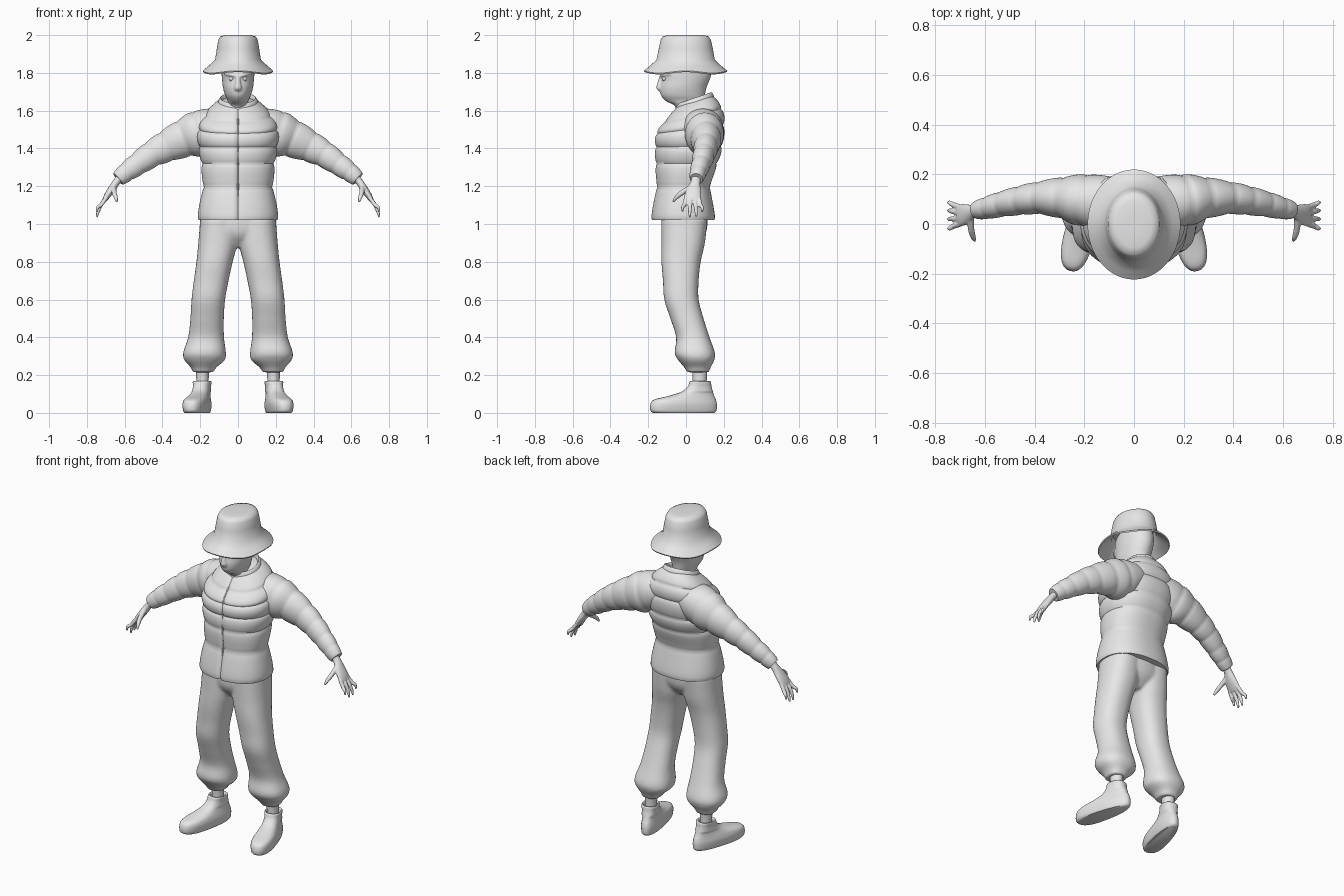
import bpy, bmesh, math
from mathutils import Vector, Matrix

cube = bpy.data.objects.get("Cube")
if cube:
    bpy.data.objects.remove(cube)

grey = bpy.data.materials.new("plain_grey")
grey.use_nodes = True
grey.diffuse_color = (0.8, 0.8, 0.8, 1)
grey.node_tree.nodes["Principled BSDF"].inputs["Base Color"].default_value = (0.8, 0.8, 0.8, 1)


def spline(p0, p1, p2, p3, t):
    return [0.5 * (2 * b + (c - a) * t + (2 * a - 5 * b + 4 * c - d) * t * t
                   + (3 * b - a - 3 * c + d) * t ** 3) for a, b, c, d in zip(p0, p1, p2, p3)]


def resample(keys, steps, bulge):
    """Smooth rings through the keys, puffed out between each pair."""
    out = []
    for i in range(len(keys) - 1):
        quad = [keys[max(0, min(len(keys) - 1, i + k))] for k in (-1, 0, 1, 2)]
        for s in range(steps):
            t = s / steps
            x, y, z, a, b = spline(*quad, t)
            puff = 1 + bulge * math.sin(math.pi * t) ** 0.6
            out.append((x, y, z, a * puff, b * puff))
    return out + [tuple(keys[-1])]


def loft(bm, keys, steps=5, bulge=0, flat=True, sides=48, power=2.0):
    """Skin of rounded rings (x, y, z, half width, half depth); flat rings stay level."""
    rows = resample(keys, steps, bulge)
    rings = []
    for i, (x, y, z, a, b) in enumerate(rows):
        u, v = Vector((1, 0, 0)), Vector((0, 1, 0))
        if not flat:
            before, after = rows[max(0, i - 1)], rows[min(len(rows) - 1, i + 1)]
            way = (Vector(after[:3]) - Vector(before[:3])).normalized()
            u = (v - way * way.dot(v)).normalized()
            v = way.cross(u)
        ring = []
        for k in range(sides):
            ang = 2 * math.pi * k / sides
            c, s = math.cos(ang), math.sin(ang)
            p = Vector((x, y, z))
            p += u * a * math.copysign(abs(c) ** (2 / power), c)
            p += v * b * math.copysign(abs(s) ** (2 / power), s)
            ring.append(bm.verts.new(p))
        rings.append(ring)
    for lo, hi in zip(rings, rings[1:]):
        for k in range(sides):
            n = (k + 1) % sides
            bm.faces.new((lo[k], lo[n], hi[n], hi[k]))
    bm.faces.new(rings[0][::-1])
    bm.faces.new(rings[-1])


def level(rows, x=0):
    """Rows of (height, half width, front, back) as ring keys."""
    return [(x, (f + b) / 2, z, w, (b - f) / 2) for z, w, f, b in rows]


def finish(name, bm, mirror=False, voxel=0, smooth=6, angle=50):
    bmesh.ops.recalc_face_normals(bm, faces=bm.faces[:])
    mesh = bpy.data.meshes.new(name)
    bm.to_mesh(mesh)
    bm.free()
    mesh.materials.append(grey)
    mesh.shade_smooth()
    mesh.set_sharp_from_angle(angle=math.radians(angle))
    obj = bpy.data.objects.new(name, mesh)
    bpy.context.collection.objects.link(obj)
    if voxel:
        rm = obj.modifiers.new("blend", 'REMESH')
        rm.mode, rm.voxel_size, rm.use_smooth_shade = 'VOXEL', voxel, True
        sm = obj.modifiers.new("relax", 'SMOOTH')
        sm.factor, sm.iterations = 0.5, smooth
    if mirror:
        obj.modifiers.new("mirror", 'MIRROR').use_mirror_merge = False
    return obj


# Quilted jacket body, with a raised back neckline and a zip groove
bm = bmesh.new()
loft(bm, level([(1.02, .208, -.18, .15), (1.195, .18, -.152, .125), (1.32, .187, -.155, .16),
                (1.41, .2, -.155, .185), (1.505, .203, -.15, .195), (1.58, .17, -.105, .185),
                (1.65, .1, -.045, .14)]), steps=9, bulge=.06, sides=128, power=2.3)
for v in bm.verts:
    rise = max(0, min(1, (v.co.z - 1.4) / .25))
    if v.co.y < 0:
        v.co.y += .012 * math.exp(-(v.co.x / .008) ** 2)
    v.co.z += rise * .3 * (v.co.y - .05)
finish("jacket_body", bm)

# Zip strip down the front groove
bm = bmesh.new()
loft(bm, [(0, -.165, 1.03, .004, .004), (0, -.147, 1.2, .004, .004), (0, -.15, 1.4, .004, .004),
          (0, -.136, 1.5, .004, .004), (0, -.09, 1.56, .004, .004)], sides=8)
finish("zip", bm)

# Standing collar, open at the top
bm = bmesh.new()
loft(bm, level([(1.62, .108, -.05, .15), (1.645, .106, -.055, .148), (1.665, .098, -.05, .138),
                (1.667, .09, -.042, .13), (1.64, .085, -.036, .125)]), steps=3)
for v in bm.verts:
    v.co.z += .33 * (v.co.y - .05)
finish("collar", bm)

# Quilted sleeves
bm = bmesh.new()
loft(bm, [(.08, .08, 1.53, .1, .085), (.2, .095, 1.483, .1, .113), (.285, .105, 1.453, .08, .096),
          (.38, .105, 1.41, .062, .078), (.455, .095, 1.37, .055, .066),
          (.53, .08, 1.318, .048, .056), (.59, .065, 1.275, .042, .048),
          (.635, .055, 1.238, .034, .038)], steps=8, bulge=.08, flat=False)
finish("sleeves", bm, mirror=True)

# Hands: palm, four fingers and a thumb
bm = bmesh.new()
loft(bm, [(.61, .056, 1.262, .026, .022), (.645, .05, 1.22, .026, .02), (.668, .042, 1.185, .038, .02),
          (.692, .036, 1.15, .045, .017), (.708, .034, 1.125, .042, .012)], flat=False, sides=24)
for root, tip, low in ((.068, .086, 1.062), (.046, .054, 1.037), (.022, .02, 1.035), (0, -.018, 1.065)):
    loft(bm, [(.697, root, 1.14, .011, .011), (.726, (root + tip) / 2, 1.1, .011, .011),
              (.742, tip, low + .025, .009, .009), (.747, tip, low, .005, .005)], flat=False, sides=12)
loft(bm, [(.658, .025, 1.195, .015, .014), (.655, -.022, 1.165, .014, .013),
          (.647, -.052, 1.14, .011, .011), (.64, -.068, 1.117, .006, .006)], flat=False, sides=12)
finish("hands", bm, mirror=True, voxel=.0045, smooth=3)

# Trousers: hips and two loose legs gathered at the cuff
legs = [(1.03, 0, .2, -.13, .115), (.9, .004, .21, -.13, .1), (.8, .028, .22, -.13, .078),
        (.7, .05, .234, -.122, .067), (.6, .068, .246, -.115, .067), (.5, .075, .252, -.083, .093),
        (.4, .074, .264, -.052, .125), (.32, .064, .29, -.06, .153), (.28, .07, .284, -.042, .15),
        (.24, .115, .25, -.008, .13), (.215, .13, .24, .005, .122)]
bm = bmesh.new()
for side in (1, -1):
    loft(bm, [(side * (i + o) / 2, (f + b) / 2, z, (o - i) / 2, (b - f) / 2)
              for z, i, o, f, b in legs], power=2.3)
loft(bm, level([(1.06, .197, -.13, .115), (.98, .2, -.13, .112), (.93, .15, -.115, .095),
                (.875, .05, -.07, .05)]))
finish("trousers", bm, voxel=.009, smooth=6)

# Ankles
bm = bmesh.new()
loft(bm, level([(.12, .033, .035, .11), (.18, .033, .035, .11), (.26, .036, .03, .115)], x=.188), sides=24)
finish("ankles", bm, mirror=True)

# Shoes, toes turned outward and wider than the heels
bm = bmesh.new()
loft(bm, level([(0, .05, -.255, .075), (.012, .056, -.27, .088), (.045, .06, -.27, .09),
                (.07, .056, -.25, .085), (.09, .05, -.17, .076), (.112, .046, -.1, .068),
                (.14, .045, -.066, .06), (.165, .048, -.055, .056), (.166, .04, -.045, .046),
                (.145, .036, -.04, .04)]), steps=4, power=2.4)
for v in bm.verts:
    v.co.x *= 1 - .9 * (v.co.y + .09) if v.co.z < .11 else 1
bm.transform(Matrix.Translation((.19, .075, 0)) @ Matrix.Rotation(math.radians(14), 4, 'Z'))
finish("shoes", bm, mirror=True)

# Masked head and neck, with nose and brow blended in
bm = bmesh.new()
loft(bm, level([(1.56, .06, -.03, .11), (1.625, .058, -.06, .1), (1.65, .054, -.105, .098),
                (1.68, .068, -.132, .1), (1.72, .079, -.138, .108), (1.76, .084, -.132, .124),
                (1.8, .087, -.132, .135), (1.86, .087, -.125, .132), (1.92, .06, -.08, .09)]))
loft(bm, [(0, -.125, 1.79, .01, .012), (0, -.135, 1.75, .014, .016),
          (0, -.138, 1.718, .02, .018), (0, -.128, 1.7, .012, .01)], sides=16)
for side in (1, -1):
    loft(bm, [(0, -.128, 1.782, .012, .009), (side * .035, -.12, 1.79, .011, .011),
              (side * .068, -.08, 1.797, .009, .009)], flat=False, sides=12)
finish("head", bm, voxel=.005, smooth=4)

# Eyes
bm = bmesh.new()
bmesh.ops.create_uvsphere(bm, u_segments=20, v_segments=12, radius=.014,
                          matrix=Matrix.Translation((.034, -.113, 1.77)))
finish("eyes", bm, mirror=True)

# Bucket hat with a gently waved brim
bm = bmesh.new()
loft(bm, level([(1.9, .1, -.135, .13), (1.862, .112, -.145, .14), (1.83, .15, -.185, .18),
                (1.804, .184, -.219, .215), (1.811, .187, -.223, .219), (1.838, .155, -.19, .185),
                (1.87, .121, -.156, .152), (1.93, .112, -.144, .142), (1.975, .104, -.134, .132),
                (1.993, .094, -.122, .12), (2, .07, -.095, .093), (2, .02, -.03, .03)]),
     steps=1, sides=96)
for v in bm.verts:
    droop = max(0, min(1, (1.86 - v.co.z) / .05))
    v.co.z -= .012 * droop * math.sin(2 * math.atan2(v.co.y, v.co.x)) ** 2
finish("bucket_hat", bm, angle=60)
